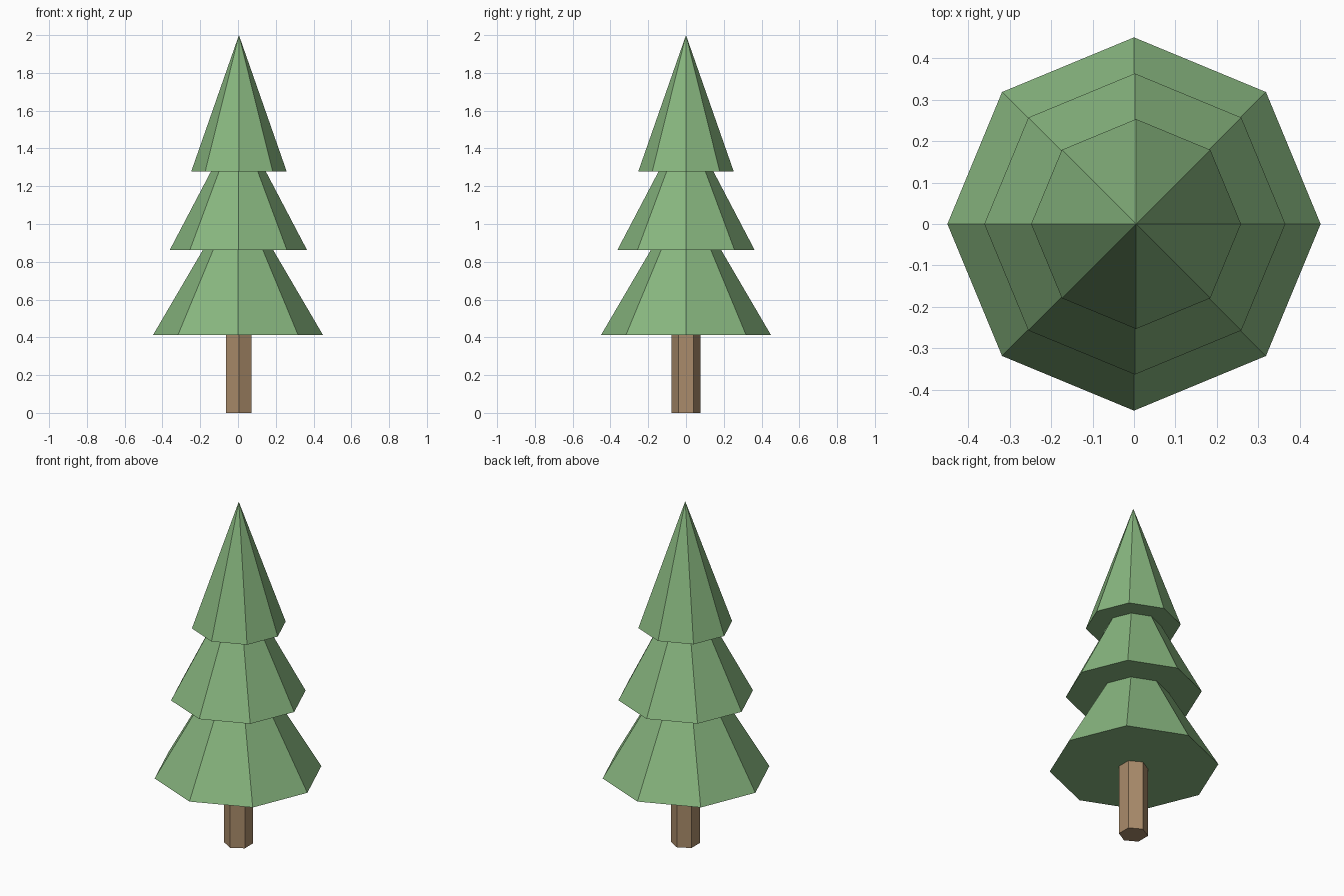
import bpy
import bmesh

cube = bpy.data.objects.get("Cube")
if cube:
    bpy.data.objects.remove(cube, do_unlink=True)


def make_material(name, color):
    mat = bpy.data.materials.new(name)
    mat.use_nodes = True
    mat.diffuse_color = (*color, 1)
    mat.node_tree.nodes["Principled BSDF"].inputs["Base Color"].default_value = (*color, 1)
    return mat


def add_cone(name, sides, bottom, top, r_bottom, r_top, mat, x=0.0):
    """Closed, flat-shaded cone or prism standing between two heights."""
    bm = bmesh.new()
    bmesh.ops.create_cone(bm, cap_ends=True, segments=sides, radius1=r_bottom,
                          radius2=r_top, depth=top - bottom)
    bmesh.ops.remove_doubles(bm, verts=bm.verts, dist=0.0001)
    bmesh.ops.recalc_face_normals(bm, faces=bm.faces)
    mesh = bpy.data.meshes.new(name)
    bm.to_mesh(mesh)
    bm.free()
    mesh.materials.append(mat)
    obj = bpy.data.objects.new(name, mesh)
    obj.location = (x, 0, (bottom + top) / 2)
    bpy.context.collection.objects.link(obj)
    return obj


green = make_material("needle green", (0.245, 0.467, 0.212))
brown = make_material("bark brown", (0.40, 0.26, 0.145))

# Hexagonal trunk
add_cone("trunk", 6, 0, 0.43, 0.078, 0.078, brown, 0.004)

# Three stacked eight-sided foliage tiers
tiers = [
    ("lower_foliage", 0.412, 1.18, 0.45, 0.0),
    ("middle_foliage", 0.863, 1.555, 0.363, 0.002),
    ("upper_foliage", 1.277, 2.0, 0.253, 0.005),
]
for name, bottom, top, radius, x in tiers:
    add_cone(name, 8, bottom, top, radius, 0, green, x)
